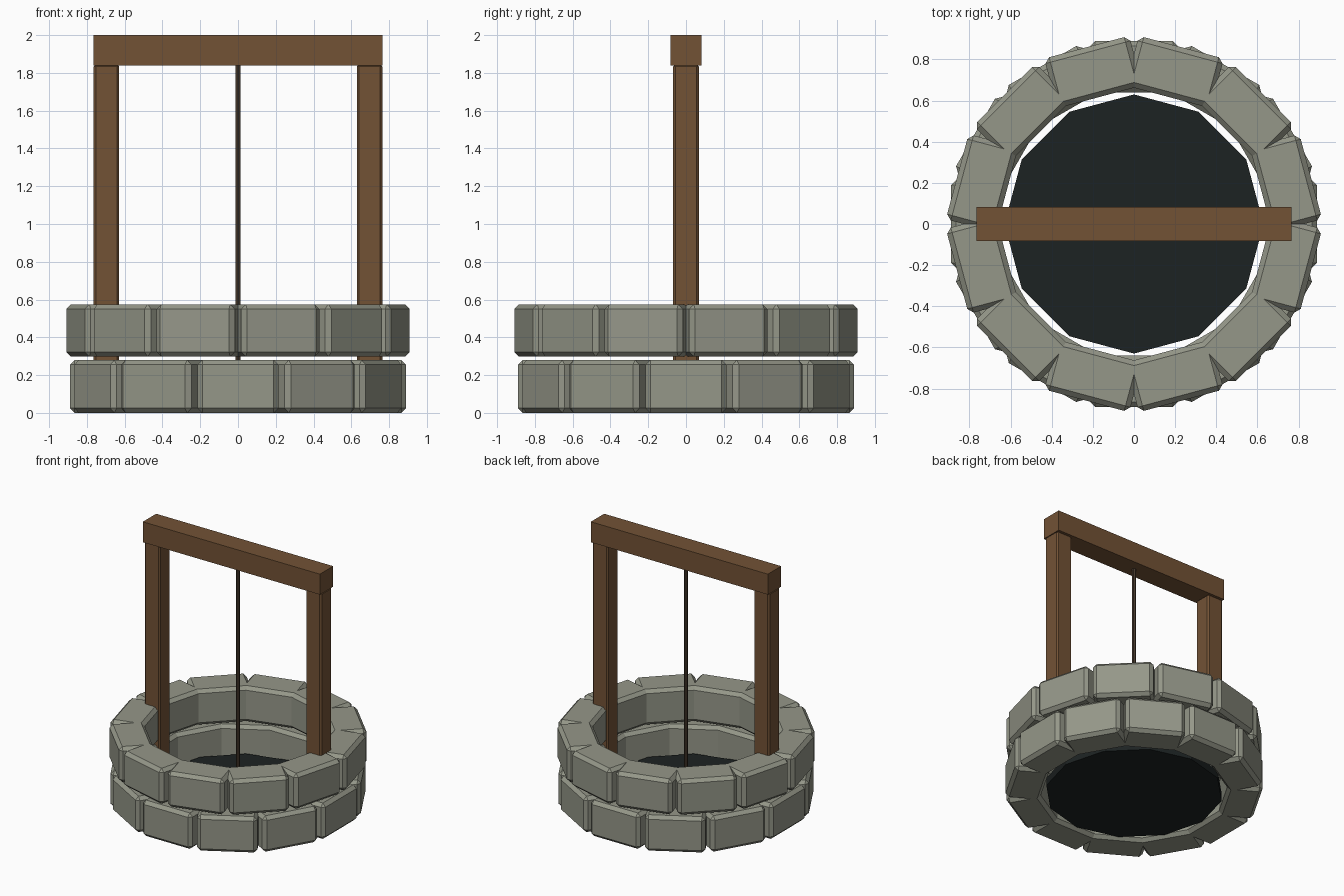
import bpy, bmesh, math
from mathutils import Matrix, Vector

if "Cube" in bpy.data.objects:
    bpy.data.objects.remove(bpy.data.objects["Cube"])


def material(name, rgb):
    m = bpy.data.materials.new(name)
    m.diffuse_color = (*rgb, 1)
    m.use_nodes = True
    m.node_tree.nodes["Principled BSDF"].inputs["Base Color"].default_value = m.diffuse_color
    return m


STONE = material("stone", (0.30, 0.31, 0.25))
WOOD = material("wood", (0.17, 0.085, 0.036))
WATER = material("dark_water", (0.012, 0.016, 0.016))
ROPE = material("rope_fibre", (0.06, 0.04, 0.025))


def finish(name, bm, mat):
    me = bpy.data.meshes.new(name)
    bm.to_mesh(me)
    bm.free()
    me.materials.append(mat)
    ob = bpy.data.objects.new(name, me)
    bpy.context.collection.objects.link(ob)
    return ob


def box(name, lo, hi, mat, bevel=0.0, turn=0.0):
    """Chamfered box between two corners, turned about the z axis."""
    lo, hi = Vector(lo), Vector(hi)
    bm = bmesh.new()
    bmesh.ops.create_cube(bm, size=1, matrix=Matrix.Translation((lo + hi) / 2)
                          @ Matrix.Diagonal((*(hi - lo), 1)))
    if bevel:
        bmesh.ops.bevel(bm, geom=bm.edges[:], offset=bevel, segments=1,
                        affect='EDGES', profile=0.5)
    bm.transform(Matrix.Rotation(turn, 4, 'Z'))
    return finish(name, bm, mat)


def cylinder(name, radius, z0, z1, sides, mat):
    bm = bmesh.new()
    bmesh.ops.create_cone(bm, cap_ends=True, segments=sides, radius1=radius,
                          radius2=radius, depth=z1 - z0,
                          matrix=Matrix.Translation((0, 0, (z0 + z1) / 2)))
    return finish(name, bm, mat)


# Two staggered courses of twelve chamfered stones
COUNT = 12
for course, (z0, z1, shift) in {"lower": (0.0, 0.28, 0.0),
                                "upper": (0.298, 0.575, 0.5)}.items():
    for i in range(COUNT):
        box(f"{course}_stone_{i + 1}", (0.64, -0.214, z0), (0.89, 0.214, z1),
            STONE, 0.025, math.tau * (i + shift) / COUNT)

# Dark water disc at the bottom
cylinder("water", 0.63, 0.01, 0.07, 12, WATER)

# Timber frame
for side, c in (("left", -0.697), ("right", 0.697)):
    box(f"{side}_post", (c - 0.068, -0.068, 0.1), (c + 0.068, 0.068, 1.845),
        WOOD, 0.012)
box("cross_beam", (-0.765, -0.082, 1.84), (0.765, 0.082, 2.0), WOOD)

# Rope hanging from the beam
cylinder("rope", 0.014, 0.07, 1.85, 6, ROPE)
